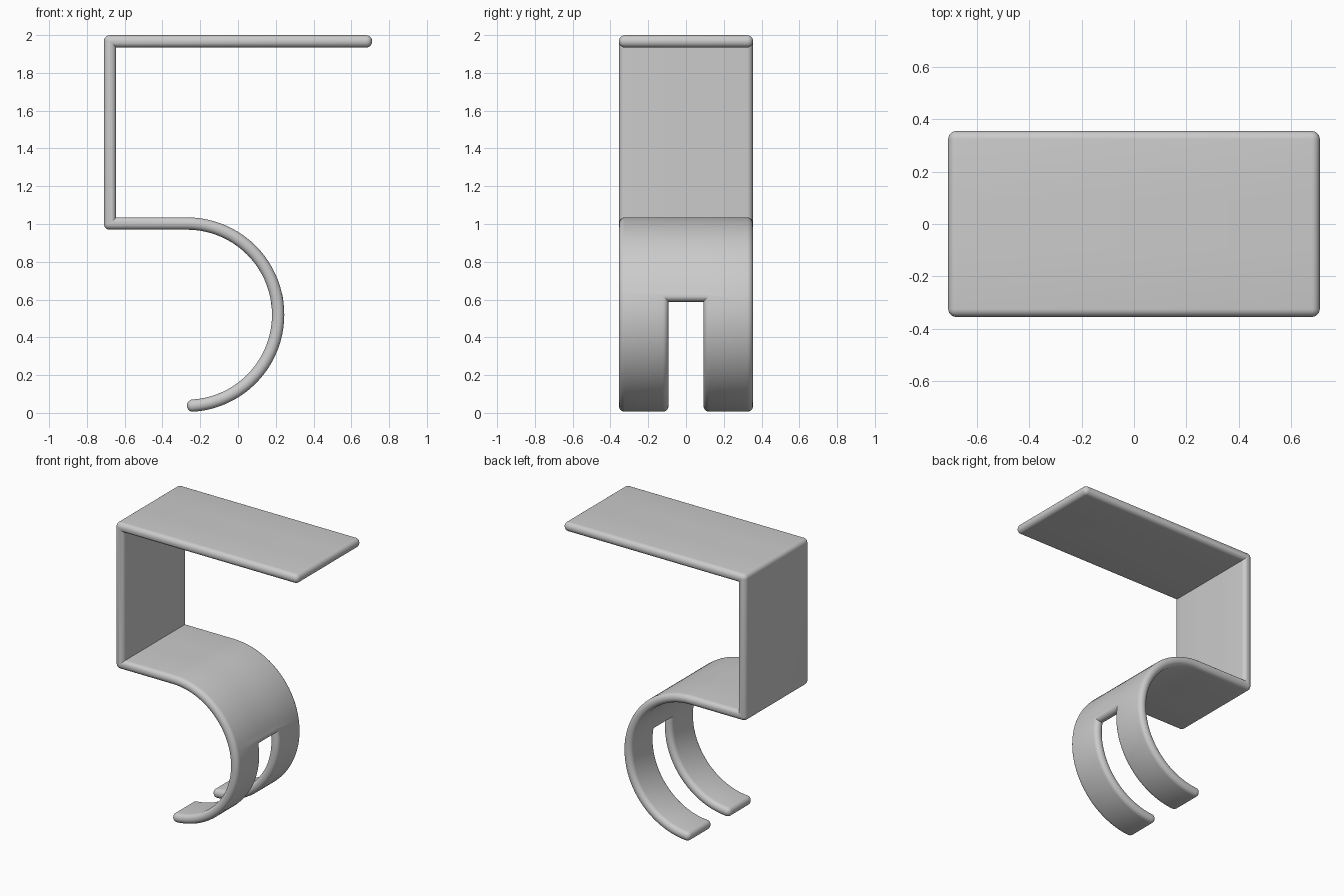
import bpy
import bmesh
from math import sin, cos, radians, pi
from mathutils import Vector

cube = bpy.data.objects.get("Cube")
if cube:
    bpy.data.objects.remove(cube, do_unlink=True)

HALF = 0.0325                       # half of the sheet thickness
COLUMNS = (-0.355, -0.093, 0.093, 0.355)
STEPS = 44                          # segments of the hook arc
CENTRE, RADIUS = Vector((-0.27, 0.52)), 0.4825

# Centre line in x and z: top plate, back plate, lower plate, hook arc
path = [Vector((0.71, 1.967)), Vector((-0.6775, 1.967)), Vector((-0.6775, 1.0025))]
arc_start = len(path)
for k in range(STEPS + 1):
    a = pi / 2 - pi * k / STEPS
    path.append(CENTRE + RADIUS * Vector((cos(a), sin(a))))
slot_start = arc_start + 20


def offset(i):
    """Mitred offset from the centre line to the sheet surface."""
    normals = []
    for a, b in ((i - 1, i), (i, i + 1)):
        if a >= 0 and b < len(path):
            d = (path[b] - path[a]).normalized()
            normals.append(Vector((d.y, -d.x)))
    m = (normals[0] + normals[-1]).normalized()
    return m * (HALF / m.dot(normals[0]))


bm = bmesh.new()
verts = {}
for i, p in enumerate(path):
    for j, y in enumerate(COLUMNS):
        for s in (-1, 1):
            q = p + s * offset(i)
            verts[i, j, s] = bm.verts.new((q.x, y, q.y))

# Sheet cells, leaving the slot between the two prongs open
cells = {(i, j) for i in range(len(path) - 1) for j in range(3)
         if not (j == 1 and i >= slot_start)}
for i, j in cells:
    ring = [(i, j), (i + 1, j), (i + 1, j + 1), (i, j + 1)]
    for s in (-1, 1):
        bm.faces.new([verts[a, b, s] for a, b in ring])
    neighbours = [(i, j - 1), (i + 1, j), (i, j + 1), (i - 1, j)]
    for k, n in enumerate(neighbours):
        if n not in cells:
            a, b = ring[k], ring[(k + 1) % 4]
            bm.faces.new([verts[(*a, -1)], verts[(*b, -1)],
                          verts[(*b, 1)], verts[(*a, 1)]])
for v in [v for v in bm.verts if not v.link_faces]:
    bm.verts.remove(v)
bmesh.ops.recalc_face_normals(bm, faces=bm.faces[:])

# Round every outer edge, keeping the inner corners sharp
rims = [e for e in bm.edges if e.is_convex and e.calc_face_angle(0) > 1]
bmesh.ops.bevel(bm, geom=rims, offset=0.031, offset_type='OFFSET', segments=6,
                profile=0.5, affect='EDGES', clamp_overlap=False)

mesh = bpy.data.meshes.new("hook_bracket")
bm.to_mesh(mesh)
bm.free()
bracket = bpy.data.objects.new("hook_bracket", mesh)
bpy.context.collection.objects.link(bracket)

# Plain grey
grey = bpy.data.materials.new("grey")
grey.use_nodes = True
colour = (0.6, 0.6, 0.6, 1)
grey.diffuse_color = colour
grey.node_tree.nodes["Principled BSDF"].inputs["Base Color"].default_value = colour
mesh.materials.append(grey)

bpy.ops.object.select_all(action='DESELECT')
bracket.select_set(True)
bpy.context.view_layer.objects.active = bracket
bpy.ops.object.shade_smooth_by_angle(angle=radians(30))
